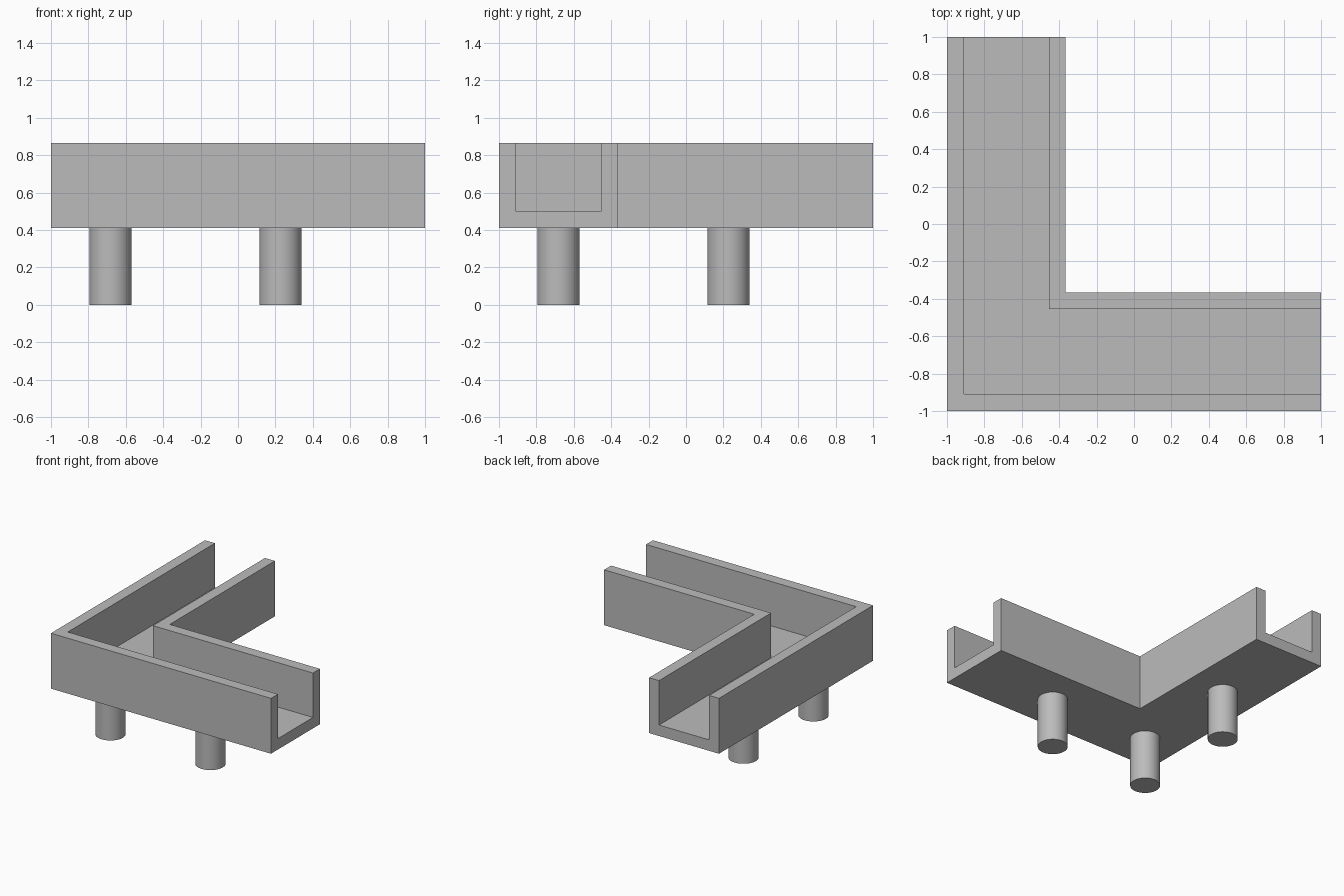
import bpy, bmesh, math

cube = bpy.data.objects.get("Cube")
if cube:
    bpy.data.objects.remove(cube, do_unlink=True)

GREY = (0.5, 0.5, 0.5, 1.0)
mat = bpy.data.materials.new("plain grey")
mat.use_nodes = True
mat.diffuse_color = GREY
mat.node_tree.nodes["Principled BSDF"].inputs["Base Color"].default_value = GREY

BOTTOM, FLOOR, TOP = 0.41, 0.50, 0.865
OUTER, INNER, WALL = -1.0, -0.365, 0.09


def add_channel():
    # U-shaped cross-section swept round a mitred right-angle corner
    profile = [(OUTER, BOTTOM), (INNER, BOTTOM), (INNER, TOP), (INNER - WALL, TOP),
               (INNER - WALL, FLOOR), (OUTER + WALL, FLOOR), (OUTER + WALL, TOP), (OUTER, TOP)]
    bm = bmesh.new()
    rings = [[bm.verts.new(place(d) + (z,)) for d, z in profile]
             for place in (lambda d: (d, 1), lambda d: (d, d), lambda d: (1, d))]
    for a, b in zip(rings, rings[1:]):
        for i in range(len(profile)):
            j = (i + 1) % len(profile)
            bm.faces.new((a[i], a[j], b[j], b[i]))
    # Cut ends of the channel
    bm.faces.new(rings[0])
    bm.faces.new(rings[-1])
    bmesh.ops.recalc_face_normals(bm, faces=bm.faces)
    mesh = bpy.data.meshes.new("corner_channel")
    bm.to_mesh(mesh)
    bm.free()
    obj = bpy.data.objects.new("corner_channel", mesh)
    bpy.context.collection.objects.link(obj)
    mesh.materials.append(mat)


def add_leg(name, x, y):
    bpy.ops.mesh.primitive_cylinder_add(vertices=64, radius=0.113, depth=BOTTOM,
                                        location=(x, y, BOTTOM / 2))
    leg = bpy.context.object
    leg.name = name
    leg.data.materials.append(mat)
    bpy.ops.object.shade_smooth_by_angle(angle=math.radians(30))


add_channel()

# Round legs under the corner and under each arm
CORNER, ARM = -0.682, 0.227
add_leg("corner_leg", CORNER, CORNER)
add_leg("side_arm_leg", ARM, CORNER)
add_leg("back_arm_leg", CORNER, ARM)
